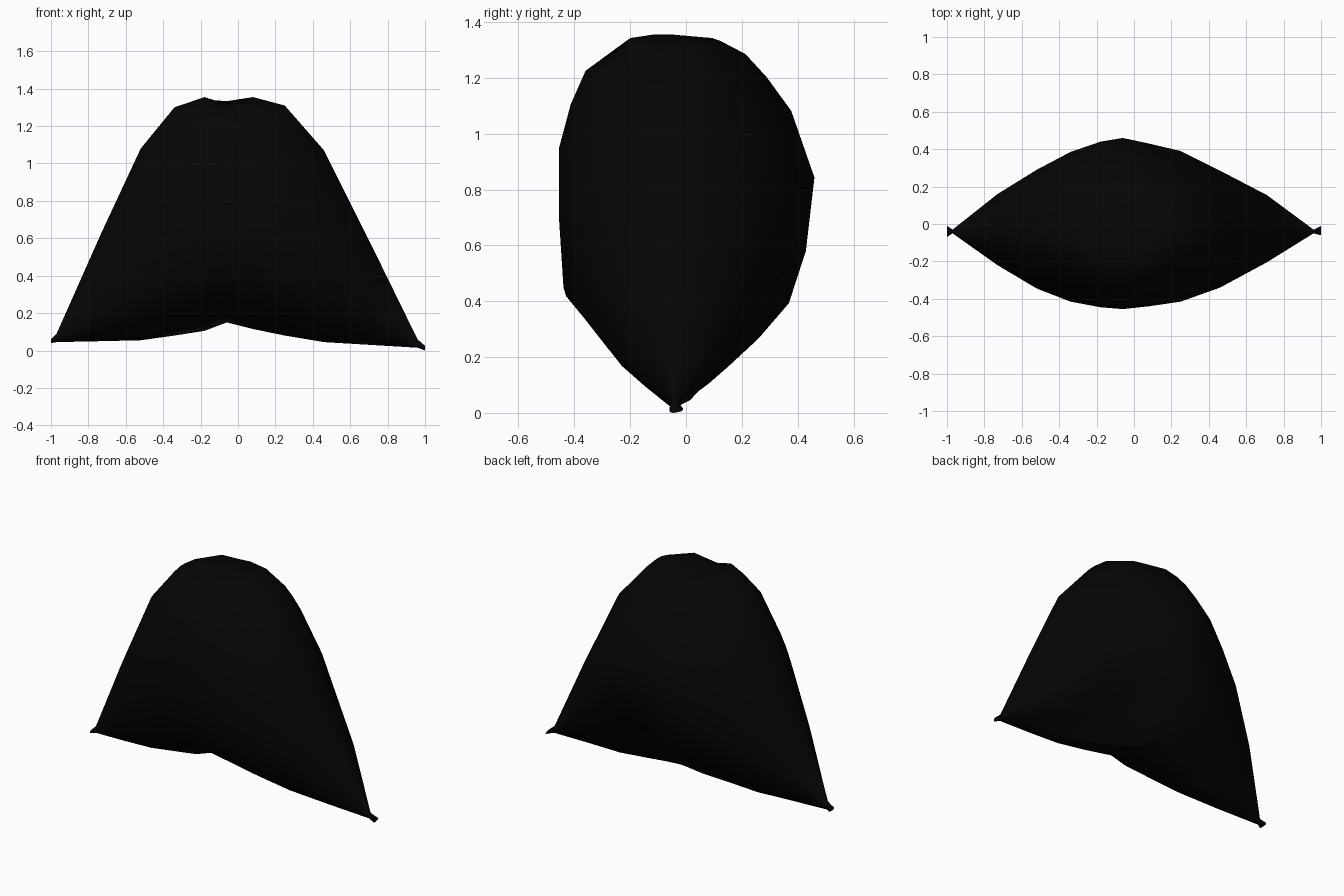
import bpy, bmesh, math

cube = bpy.data.objects.get("Cube")
if cube:
    bpy.data.objects.remove(cube, do_unlink=True)

# Matte black cloth
cloth = bpy.data.materials.new("black cloth")
cloth.use_nodes = True
black = (0.0015, 0.0015, 0.0015, 1)
cloth.diffuse_color = black
bsdf = cloth.node_tree.nodes["Principled BSDF"]
bsdf.inputs["Base Color"].default_value = black
bsdf.inputs["Roughness"].default_value = 0.9

# Upright half profiles as (depth share, height share), keel to crown
front = [(0.3, 0.05), (0.62, 0.12), (0.96, 0.25), (1, 0.46), (1, 0.67),
         (0.9, 0.8), (0.77, 0.9), (0.44, 0.99), (0.2, 1)]
underside = [(0.2, 0.05), (0.5, 0.13), (0.8, 0.23)]
back = [(0.94, 0.36), (1, 0.58), (0.84, 0.78), (0.67, 0.88), (0.52, 0.95),
        (0.34, 0.99)]

# Stations across the width: x, keel z, crown z, front y, back y
stations = [
    (-1, 0.04, 0.06, -0.07, -0.01), (-0.97, 0.045, 0.09, -0.05, -0.03),
    (-0.73, 0.05, 0.63, -0.22, 0.16), (-0.52, 0.055, 1.08, -0.345, 0.29),
    (-0.34, 0.08, 1.3, -0.415, 0.385), (-0.18, 0.105, 1.355, -0.445, 0.44),
    (-0.06, 0.15, 1.345, -0.455, 0.46), (0.08, 0.115, 1.355, -0.44, 0.43),
    (0.25, 0.08, 1.31, -0.415, 0.39), (0.46, 0.045, 1.07, -0.34, 0.285),
    (0.71, 0.03, 0.57, -0.205, 0.155), (0.96, 0.015, 0.06, -0.05, -0.03),
    (1, 0.0, 0.025, -0.06, -0.01),
]
MID = -0.05


def taper(x, d, h):
    """Flatten the shoulders toward a straight slope away from the middle."""
    if h < 0.6:
        return d
    amount = 0.4 * min(1, abs(x - MID) / 0.35)
    return d + (min(d, (1 - h) / 0.4) - d) * amount


def ring(bm, x, low, high, y_front, y_back):
    """Closed section: keel, up the back, over the crown, down the front."""
    # The keel bows backward in the middle, and is tucked in on the left half
    keel = 0.15 - 0.19 * math.sqrt(abs(x - MID))
    tuck = 1 - 0.5 * max(0, 1 - abs(x - 0.22) / 0.4)
    points = [(keel, 0)]
    points += [(keel + (y_back - keel) * d * tuck, h) for d, h in underside]
    points += [(MID + (y_back - MID) * taper(x, d, h), h) for d, h in back]
    points += [(MID, 1)]
    points += [(MID + (y_front - MID) * taper(x, d, h), h)
               for d, h in reversed(front)]
    return [bm.verts.new((x, y, low + (high - low) * h)) for y, h in points]


# Bag body lofted from one pinched corner to the other
bm = bmesh.new()
rings = [ring(bm, *s) for s in stations]
count = len(rings[0])
for a, b in zip(rings, rings[1:]):
    for i in range(count):
        j = (i + 1) % count
        bm.faces.new((a[i], a[j], b[j], b[i]))
bm.faces.new(rings[0])
bm.faces.new(rings[-1])

# Gathered dent at the front of the crown
for v in bm.verts:
    reach = math.hypot((v.co.x - MID) / 0.12, (v.co.y + 0.14) / 0.2)
    if v.co.z > 1.2 and reach < 1:
        v.co.z -= 0.05 * (1 - reach)

bmesh.ops.recalc_face_normals(bm, faces=bm.faces)
mesh = bpy.data.meshes.new("cloth_bag")
bm.to_mesh(mesh)
bm.free()
mesh.materials.append(cloth)
bag = bpy.data.objects.new("cloth_bag", mesh)
bpy.context.collection.objects.link(bag)
bpy.ops.object.select_all(action="DESELECT")
bag.select_set(True)
bpy.context.view_layer.objects.active = bag
bpy.ops.object.shade_smooth_by_angle(angle=math.radians(60))
